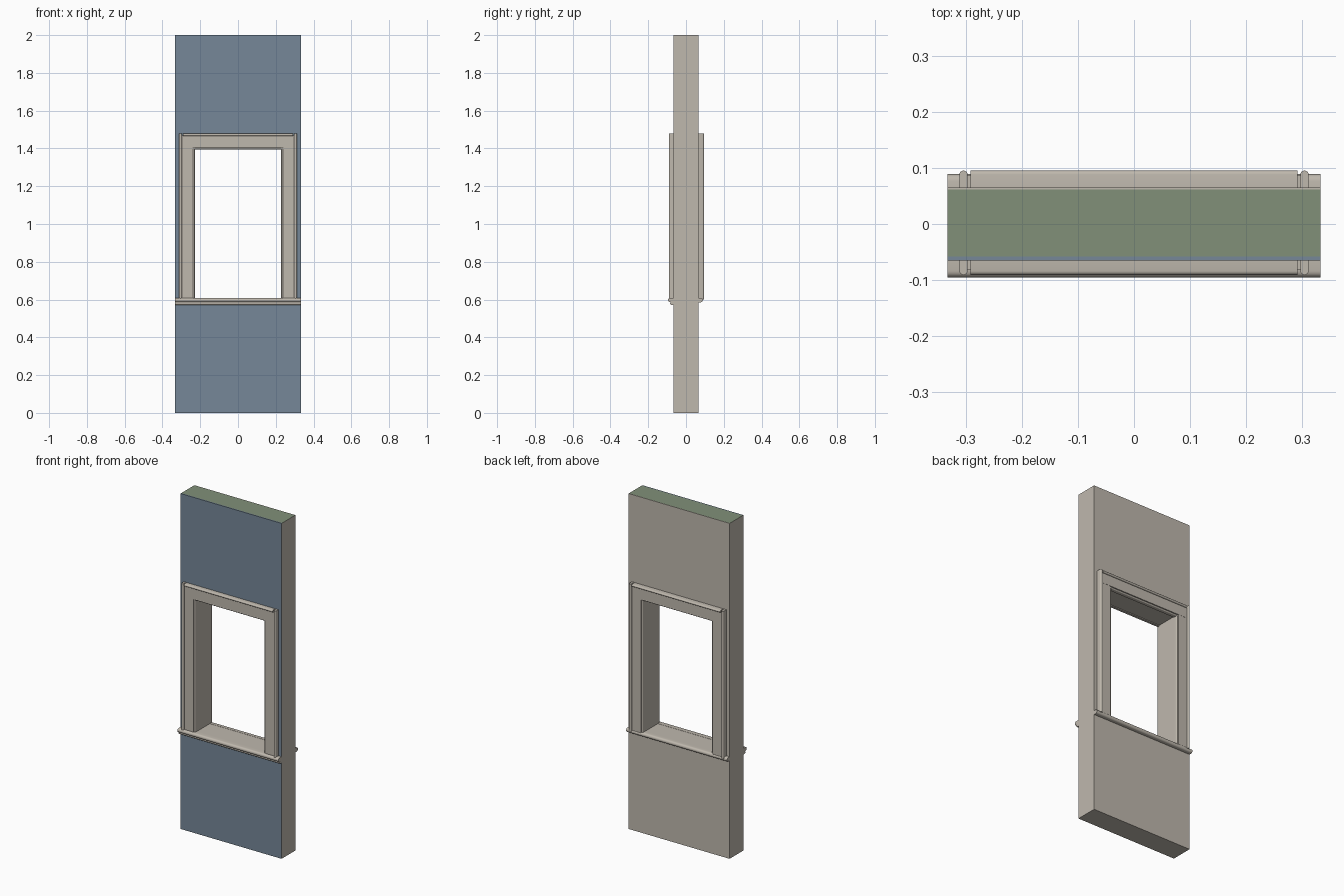
import bpy
import bmesh
from math import cos, sin, pi
from mathutils import Vector

cube = bpy.data.objects.get("Cube")
if cube:
    bpy.data.objects.remove(cube, do_unlink=True)


def material(name, rgb):
    mat = bpy.data.materials.new(name)
    mat.use_nodes = True
    mat.diffuse_color = (*rgb, 1)
    mat.node_tree.nodes["Principled BSDF"].inputs["Base Color"].default_value = (*rgb, 1)
    return mat


BEIGE = material("warm beige", (0.52, 0.48, 0.42))
BLUE = material("slate blue", (0.18, 0.245, 0.315))
GREEN = material("sage green", (0.22, 0.28, 0.19))

HALF_W, HALF_D, HEIGHT = 0.333, 0.065, 2.0
OPEN_X, OPEN_LOW, OPEN_TOP = 0.228, 0.608, 1.4


def finish(name, bm, mats, smooth=False):
    bmesh.ops.recalc_face_normals(bm, faces=bm.faces)
    mesh = bpy.data.meshes.new(name)
    bm.to_mesh(mesh)
    bm.free()
    obj = bpy.data.objects.new(name, mesh)
    bpy.context.collection.objects.link(obj)
    for mat in mats:
        mesh.materials.append(mat)
    if smooth:
        bpy.ops.object.select_all(action="DESELECT")
        obj.select_set(True)
        bpy.context.view_layer.objects.active = obj
        bpy.ops.object.shade_smooth_by_angle(angle=0.6)
    return obj


def wall_layer(name, y0, y1, front, top):
    """Slab with a window opening; front and top may differ from beige."""
    bm = bmesh.new()
    xs = (-HALF_W, -OPEN_X, OPEN_X, HALF_W)
    zs = (0, OPEN_LOW, OPEN_TOP, HEIGHT)
    grid = [[bm.verts.new((x, y0, z)) for x in xs] for z in zs]
    for r in range(3):
        for c in range(3):
            if (r, c) != (1, 1):
                bm.faces.new((grid[r][c], grid[r][c + 1], grid[r + 1][c + 1], grid[r + 1][c]))
    out = bmesh.ops.extrude_face_region(bm, geom=bm.faces[:], use_keep_orig=True)
    moved = [g for g in out["geom"] if isinstance(g, bmesh.types.BMVert)]
    bmesh.ops.translate(bm, verts=moved, vec=(0, y1 - y0, 0))
    bmesh.ops.recalc_face_normals(bm, faces=bm.faces)
    for face in bm.faces:
        if face.normal.y < -0.5:
            face.material_index = front
        elif face.calc_center_median().z > HEIGHT - 0.01 and face.normal.z > 0.5:
            face.material_index = top
    finish(name, bm, (BEIGE, BLUE, GREEN))


def extrude(name, profile, axis, start, end):
    """Extrude a profile along x (profile is y, z) or z (profile is x, y)."""
    bm = bmesh.new()
    place = (lambda p, t: (t, p[0], p[1])) if axis == "x" else (lambda p, t: (p[0], p[1], t))
    a = [bm.verts.new(place(p, start)) for p in profile]
    b = [bm.verts.new(place(p, end)) for p in profile]
    bm.faces.new(a)
    bm.faces.new(b)
    for i in range(len(a)):
        j = (i + 1) % len(a)
        bm.faces.new((a[i], a[j], b[j], b[i]))
    finish(name, bm, (BEIGE,), True)


def bead(lo, hi, depth):
    """Rounded moulding section: (across, out) points from the wall to depth."""
    mid, r = (lo + hi) / 2, (hi - lo) / 2
    arc = [(mid - r * cos(pi * i / 8), depth - r + r * sin(pi * i / 8)) for i in range(9)]
    return [(lo, 0.06)] + arc + [(hi, 0.06)]


def board(lo, hi, depth):
    return [(lo, 0.06), (lo, depth), (hi, depth), (hi, 0.06)]


# Wall: painted front skin, core and plain back skin
wall_layer("wall_front_skin", -HALF_D, -0.058, 1, 1)
wall_layer("wall_core", -0.058, 0.062, 0, 2)
wall_layer("wall_back_skin", 0.062, HALF_D, 0, 0)

BAND_IN, BAND_OUT, TRIM_TOP = 0.297, 0.312, 1.48

for face, s, band in (("front", -1, 0.091), ("back", 1, 0.0955)):
    flat = band - 0.01

    def upright(section, side):
        return [(side * a, s * d) for a, d in section]

    def level(section):
        return [(s * d, a) for a, d in section]

    # Side casings with an inner bead and an outer band
    for label, side in (("left", 1), ("right", -1)):
        extrude(f"{face}_{label}_casing", upright(board(0.238, BAND_IN, flat), side),
                "z", 0.6, OPEN_TOP + 0.005)
        extrude(f"{face}_{label}_inner_bead", upright(bead(OPEN_X, 0.239, flat - 0.003), side),
                "z", 0.6, OPEN_TOP + 0.005)
        extrude(f"{face}_{label}_outer_band", upright(bead(BAND_IN, BAND_OUT, band), side),
                "z", 0.6, TRIM_TOP)

    # Head casing with a lower bead and a top band
    extrude(f"{face}_head_casing", level(board(1.405, 1.468, flat + 0.001)),
            "x", -BAND_IN, BAND_IN)
    extrude(f"{face}_head_bead", level(bead(1.395, 1.406, flat - 0.003)),
            "x", -0.238, 0.238)
    extrude(f"{face}_head_band", level(bead(1.466, TRIM_TOP, band)),
            "x", -0.292, 0.292)

# Front sill with a rounded nose and a slim apron below
extrude("front_sill", [(-d, z) for z, d in bead(0.586, 0.609, 0.0955)], "x", -HALF_W, HALF_W)
extrude("front_sill_apron", [(-d, z) for z, d in bead(0.572, 0.588, 0.084)], "x", -HALF_W, HALF_W)

# Back sill
extrude("back_sill", [(d, z) for z, d in bead(0.585, 0.609, 0.089)], "x", -HALF_W, HALF_W)
